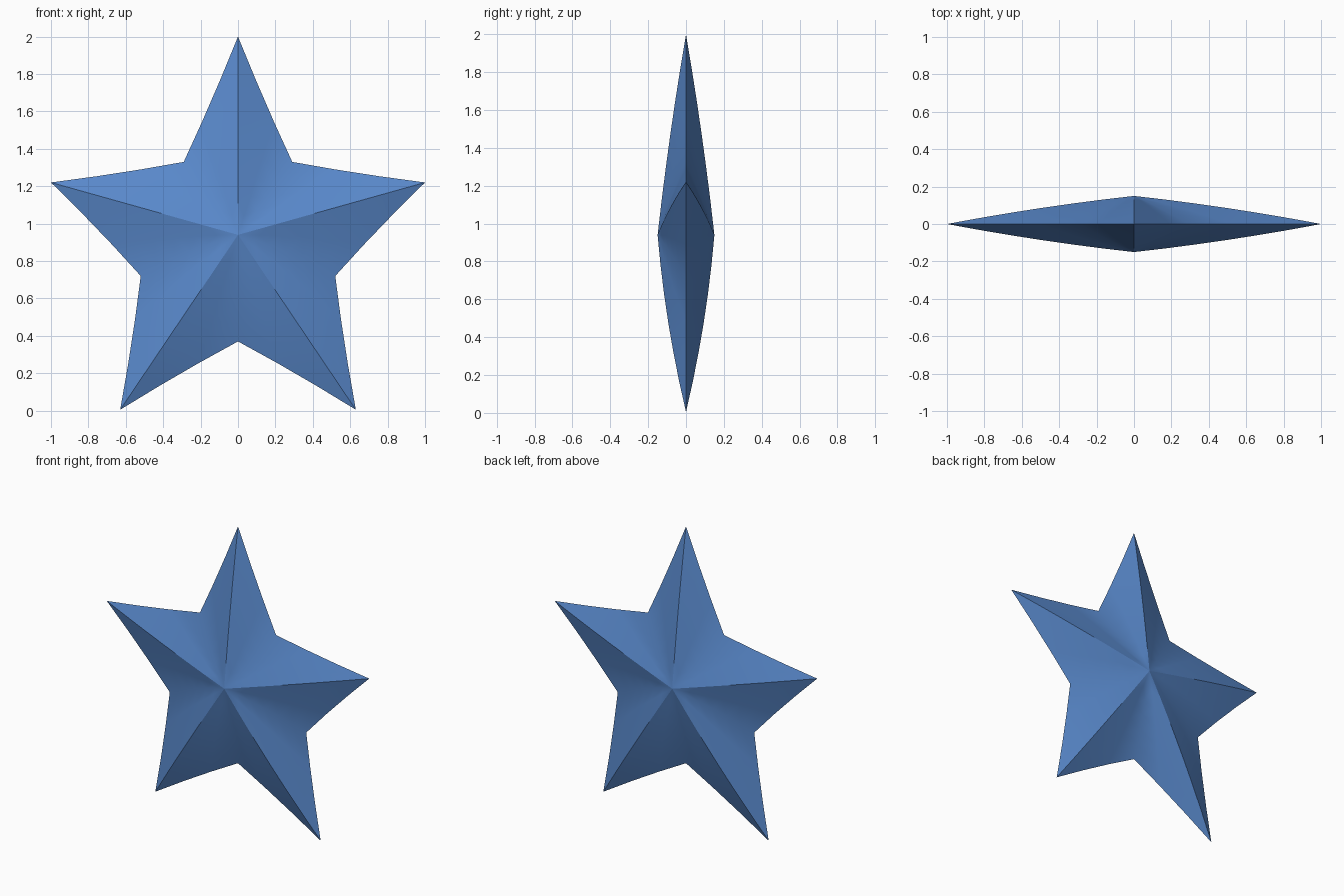
import bpy
import bmesh
from mathutils import Vector

cube = bpy.data.objects.get("Cube")
if cube:
    bpy.data.objects.remove(cube, do_unlink=True)

CENTRE = Vector((0, 0.94))
DEPTH = 0.15
RINGS, SLICES = 6, 3

# Spokes of the right half, clockwise from the top: x, z, depth bulge, upward bend
SPOKES = [
    (0, 2, 0.008, 0),
    (0.29, 1.33, 0.005, 0),
    (1, 1.22, 0.01, 0),
    (0.52, 0.72, 0.008, 0.02),
    (0.63, 0.005, 0.018, 0),
    (0, 0.37, 0.008, 0),
]


def spoke_point(spoke, t):
    """Point on a gently curved ridge or valley, t from centre to rim."""
    x, z, bulge, bend = spoke
    arch = 4 * t * (1 - t)
    flat = CENTRE.lerp(Vector((x, z)), t)
    return Vector((flat.x, -DEPTH * (1 - t) - bulge * arch, flat.y + bend * arch))


def panel_point(a, b, t, u):
    """Point on the panel between two spokes, with a slightly hollow rim."""
    p = spoke_point(a, t).lerp(spoke_point(b, t), u)
    inward = Vector((CENTRE.x - p.x, 0, CENTRE.y - p.z))
    return p + inward * 0.012 * t * 4 * u * (1 - u)


# Star body: five panels mirrored left to right and front to back
bm = bmesh.new()
for side in (1, -1):
    for face_dir in (1, -1):
        for a, b in zip(SPOKES, SPOKES[1:]):
            grid = []
            for i in range(RINGS + 1):
                row = []
                for j in range(SLICES + 1):
                    p = panel_point(a, b, i / RINGS, j / SLICES)
                    row.append(bm.verts.new((p.x * side, p.y * face_dir, p.z)))
                grid.append(row)
            for i in range(RINGS):
                for j in range(SLICES):
                    bm.faces.new((grid[i][j], grid[i + 1][j],
                                  grid[i + 1][j + 1], grid[i][j + 1]))
bmesh.ops.remove_doubles(bm, verts=bm.verts, dist=0.0005)
bmesh.ops.recalc_face_normals(bm, faces=bm.faces)
mesh = bpy.data.meshes.new("star_body")
bm.to_mesh(mesh)
bm.free()

star = bpy.data.objects.new("star_body", mesh)
bpy.context.collection.objects.link(star)

# Blue paint
blue = bpy.data.materials.new("blue")
blue.use_nodes = True
color = (0.1, 0.25, 0.6, 1)
blue.diffuse_color = color
blue.node_tree.nodes["Principled BSDF"].inputs["Base Color"].default_value = color
mesh.materials.append(blue)

# Crisp ridges, soft valleys
for obj in bpy.context.selected_objects:
    obj.select_set(False)
star.select_set(True)
bpy.context.view_layer.objects.active = star
bpy.ops.object.shade_smooth_by_angle(angle=0.5)
